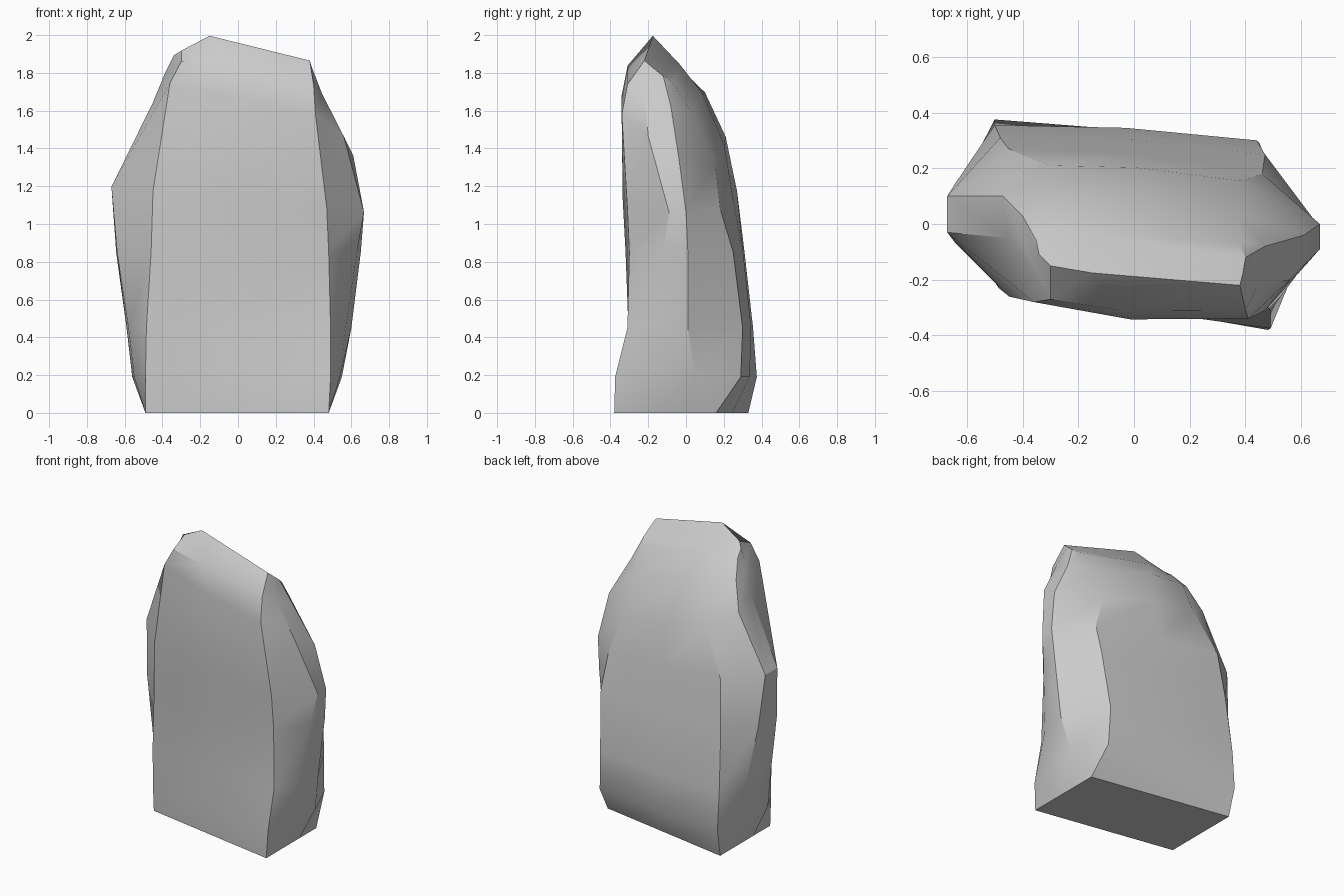
import bpy, bmesh, math
from mathutils import Vector

if "Cube" in bpy.data.objects:
    bpy.data.objects.remove(bpy.data.objects["Cube"])

# Ring corners, counter-clockwise: front L, front R, right front, right back,
# back R, back L, left back, left front
BASE = [(-.49, -.21), (.48, -.38), (.48, -.20), (.48, -.02),
        (.48, .16), (-.49, .33), (-.49, .15), (-.49, -.03)]
LEVELS = [
    [(-.49, -.22), (.49, -.375), (.54, -.24), (.55, .05), (.45, .29), (-.50, .375), (-.56, .22), (-.55, -.10)],
    [(-.485, -.23), (.49, -.31), (.57, -.18), (.60, .01), (.44, .30), (-.50, .355), (-.59, .20), (-.58, -.09)],
    [(-.46, -.25), (.48, -.30), (.63, -.12), (.65, .01), (.47, .25), (-.48, .31), (-.645, .14), (-.64, -.07)],
    [(-.45, -.26), (.47, -.31), (.667, -.09), (.667, 0), (.46, .18), (-.45, .27), (-.67, .10), (-.67, -.03)],
    [(-.36, -.28), (.41, -.34), (.56, -.20), (.61, -.04), (.38, .155), (-.30, .21), (-.47, .10), (-.45, -.05)],
    [(-.30, -.27), (.40, -.31), (.445, -.22), (.47, -.08), (.38, .03), (-.31, .10), (-.40, .03), (-.385, -.10)],
    [(-.30, -.15), (.38, -.22), (.39, -.18), (.40, -.12), (.38, -.07), (-.31, -.03), (-.35, -.06), (-.34, -.11)],
]
# Each ring lies on a tilted plane: height, slope in x, slope in y,
# position of the middle point, its bulge in y, front lift, back lift
PLANES = [
    (0, 0, 0, .5, 0, 0, 0),
    (.19, 0, 0, .5, .01, 0, 0),
    (.45, 0, 0, .5, .035, 0, 0),
    (.85, 0, 0, .5, .045, 0, 0),
    (1.13, -.10, 0, .5, .05, 0, 0),
    (1.50, -.26, -.55, .45, .035, 0, .02),
    (1.68, -.20, -.45, .35, .025, .02, .03),
    (1.75, -.16, -.80, .22, .01, .09, .04),
]


def make_ring(bm, pts, plane):
    z, sx, sy, t, bulge, lift_f, lift_b = plane
    p = [Vector((x, y, z + sx * x + sy * y)) for x, y in pts]
    front = p[0].lerp(p[1], t) + Vector((0, -bulge, lift_f))
    back = p[5].lerp(p[4], t) + Vector((0, bulge * .5, lift_b))
    order = [p[0], front, *p[1:5], back, *p[5:]]
    return [bm.verts.new(v) for v in order]


bm = bmesh.new()
rings = [make_ring(bm, pts, pl) for pts, pl in zip([BASE] + LEVELS, PLANES)]

# Stone sides
for a, b in zip(rings, rings[1:]):
    n = len(a)
    for i in range(n):
        j = (i + 1) % n
        bm.faces.new((a[i], a[j], b[j], b[i]))

# Flat underside and two-part crest
bm.faces.new(rings[0][::-1])
top = rings[-1]
bm.faces.new(top[1:7])
bm.faces.new(top[6:] + top[:2])
bmesh.ops.recalc_face_normals(bm, faces=bm.faces[:])

mesh = bpy.data.meshes.new("standing_stone")
bm.to_mesh(mesh)
bm.free()
stone = bpy.data.objects.new("standing_stone", mesh)
bpy.context.collection.objects.link(stone)

# Smooth shading with sharp creases
bpy.context.view_layer.objects.active = stone
stone.select_set(True)
bpy.ops.object.shade_smooth_by_angle(angle=math.radians(30))
